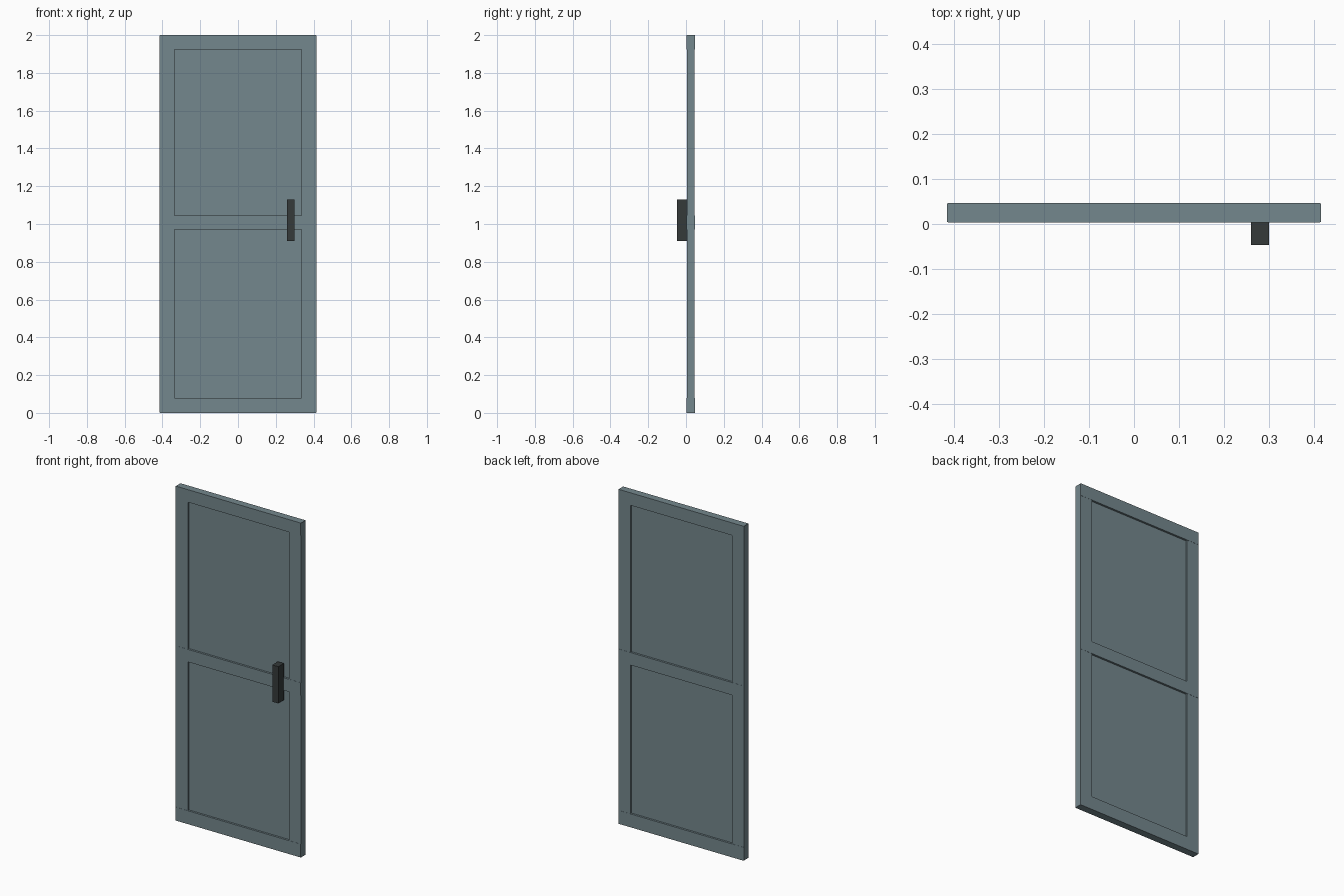
import bpy
import bmesh
from mathutils import Vector

cube = bpy.data.objects.get("Cube")
if cube:
    bpy.data.objects.remove(cube, do_unlink=True)


def make_material(name, rgb):
    mat = bpy.data.materials.new(name)
    mat.use_nodes = True
    color = (*rgb, 1.0)
    mat.diffuse_color = color
    mat.node_tree.nodes["Principled BSDF"].inputs["Base Color"].default_value = color
    return mat


def box(name, low, high, mat):
    low, high = Vector(low), Vector(high)
    bm = bmesh.new()
    bmesh.ops.create_cube(bm, size=1)
    bmesh.ops.scale(bm, vec=high - low, verts=bm.verts)
    bmesh.ops.translate(bm, vec=(low + high) / 2, verts=bm.verts)
    mesh = bpy.data.meshes.new(name)
    bm.to_mesh(mesh)
    bm.free()
    mesh.materials.append(mat)
    obj = bpy.data.objects.new(name, mesh)
    bpy.context.collection.objects.link(obj)
    return obj


slate = make_material("slate blue grey", (0.175, 0.242, 0.266))
black = make_material("charcoal black", (0.035, 0.042, 0.042))

FRONT, BACK = 0.003, 0.047
HALF, INNER = 0.415, 0.335
RAILS = {"bottom_rail": (0, 0.08), "middle_rail": (0.97, 1.045), "top_rail": (1.925, 2)}

# Horizontal rails, a hair proud of the stiles
for name, (z0, z1) in RAILS.items():
    box(name, (-HALF + 0.002, FRONT, z0), (HALF - 0.002, BACK, z1), slate)

# Upright stiles on both sides
for name, x0, x1 in (("right_stile", -HALF, -INNER), ("left_stile", INNER, HALF)):
    box(name, (x0, FRONT + 0.001, 0.001), (x1, BACK - 0.001, 1.999), slate)

# Recessed panels between the rails
for name, below, above in (("lower_panel", "bottom_rail", "middle_rail"),
                           ("upper_panel", "middle_rail", "top_rail")):
    box(name, (-INNER, FRONT + 0.012, RAILS[below][1]),
        (INNER, BACK - 0.012, RAILS[above][0]), slate)

# Pull handle on the front
box("handle", (0.26, -0.047, 0.91), (0.30, FRONT + 0.002, 1.13), black)
